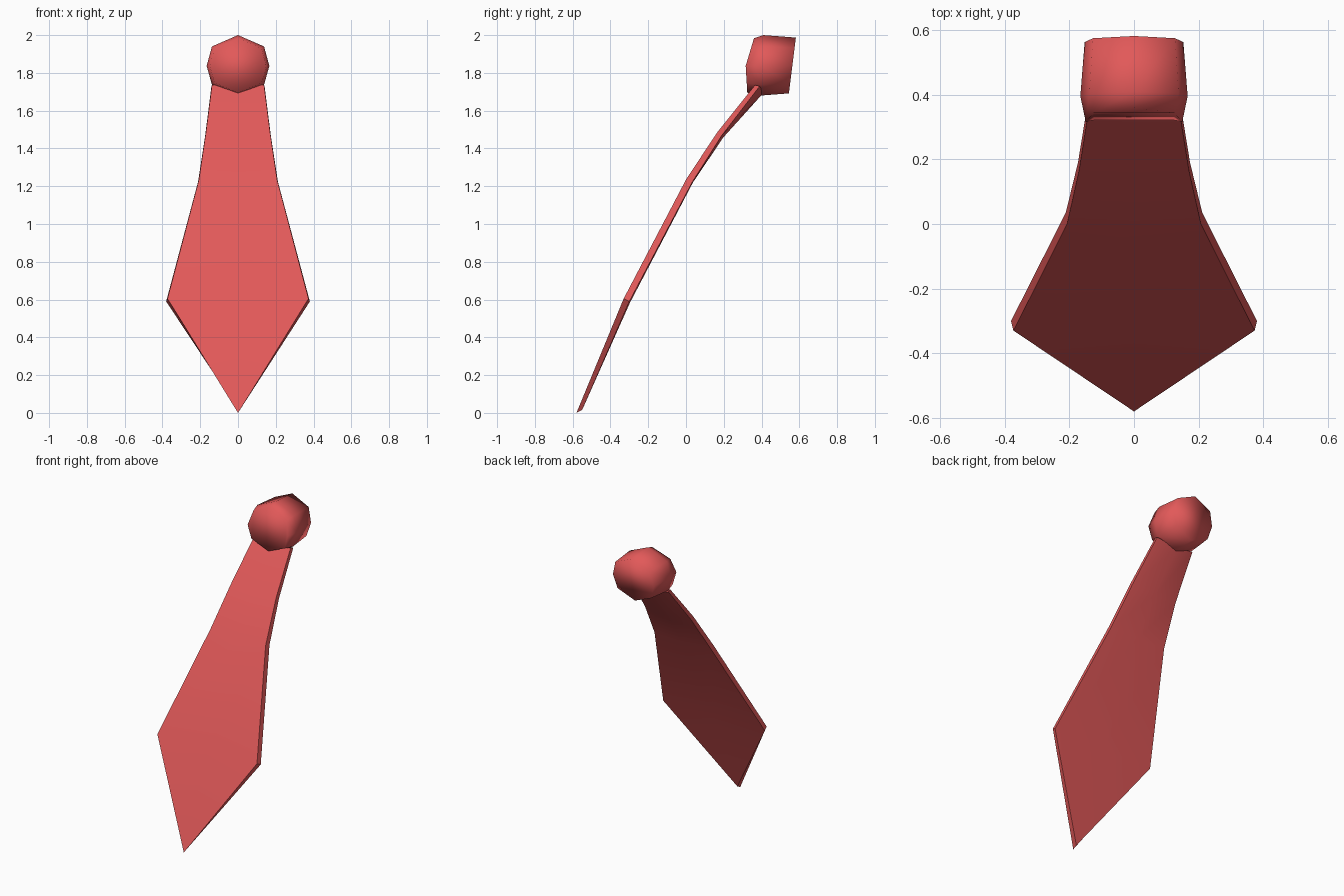
import bpy, bmesh, math

cube = bpy.data.objects.get("Cube")
if cube:
    bpy.data.objects.remove(cube, do_unlink=True)

RED = (0.76, 0.1, 0.1, 1.0)
red = bpy.data.materials.new("red cloth")
red.use_nodes = True
red.diffuse_color = RED
bsdf = red.node_tree.nodes["Principled BSDF"]
bsdf.inputs["Base Color"].default_value = RED
bsdf.inputs["Roughness"].default_value = 0.8


def loft(name, rings, angle):
    """Skin closed rings of points, cap both ends and shade smooth."""
    bm = bmesh.new()
    loops = [[bm.verts.new(p) for p in ring] for ring in rings]
    n = len(loops[0])
    for a, b in zip(loops, loops[1:]):
        for i in range(n):
            j = (i + 1) % n
            bm.faces.new((a[i], a[j], b[j], b[i]))
    bm.faces.new(loops[0])
    bm.faces.new(loops[-1])
    bmesh.ops.remove_doubles(bm, verts=bm.verts[:], dist=0.0005)
    bmesh.ops.dissolve_degenerate(bm, edges=bm.edges[:], dist=0.0005)
    bmesh.ops.recalc_face_normals(bm, faces=bm.faces[:])
    mesh = bpy.data.meshes.new(name)
    bm.to_mesh(mesh)
    bm.free()
    mesh.materials.append(red)
    obj = bpy.data.objects.new(name, mesh)
    bpy.context.collection.objects.link(obj)
    bpy.ops.object.select_all(action="DESELECT")
    obj.select_set(True)
    bpy.context.view_layer.objects.active = obj
    bpy.ops.object.shade_smooth_by_angle(angle=math.radians(angle))
    return obj


# Blade rows: half width, front (y, z), back (y, z), bulge of the back centre
rows = [
    (0.000, (-0.58, 0.00), (-0.55, 0.015), 0.000),
    (0.373, (-0.33, 0.605), (-0.30, 0.59), 0.006),
    (0.207, (0.00, 1.235), (0.035, 1.225), 0.004),
    (0.170, (0.165, 1.485), (0.19, 1.47), 0.012),
    (0.138, (0.365, 1.735), (0.39, 1.73), 0.035),
]
blade = []
for w, (fy, fz), (by, bz), bulge in rows:
    bw = w * 1.02
    blade.append([(-w, fy, fz), (0, fy, fz), (w, fy, fz),
                  (bw, by, bz), (0, by + bulge * 0.6, bz - bulge), (-bw, by, bz)])
loft("tie_blade", blade, 30)

# Knot: eight-sided rings from front to back
half = [(0, 0.163), (0.138, 0.103), (0.166, 0), (0.138, -0.1), (0, -0.158)]
section = half + [(-x, z) for x, z in half[3:0:-1]]
CENTRE = 1.837


def knot_ring(scale, depth):
    return [(x * scale, depth(z * scale), CENTRE + z * scale) for x, z in section]


loft("tie_knot", [
    knot_ring(0.9, lambda z: 0.316 + (0.30 * z if z > 0 else -0.06 * z)),
    knot_ring(1.0, lambda z: 0.396 + 0.08 * z),
    knot_ring(0.92, lambda z: 0.563 + 0.125 * z),
], 180)
